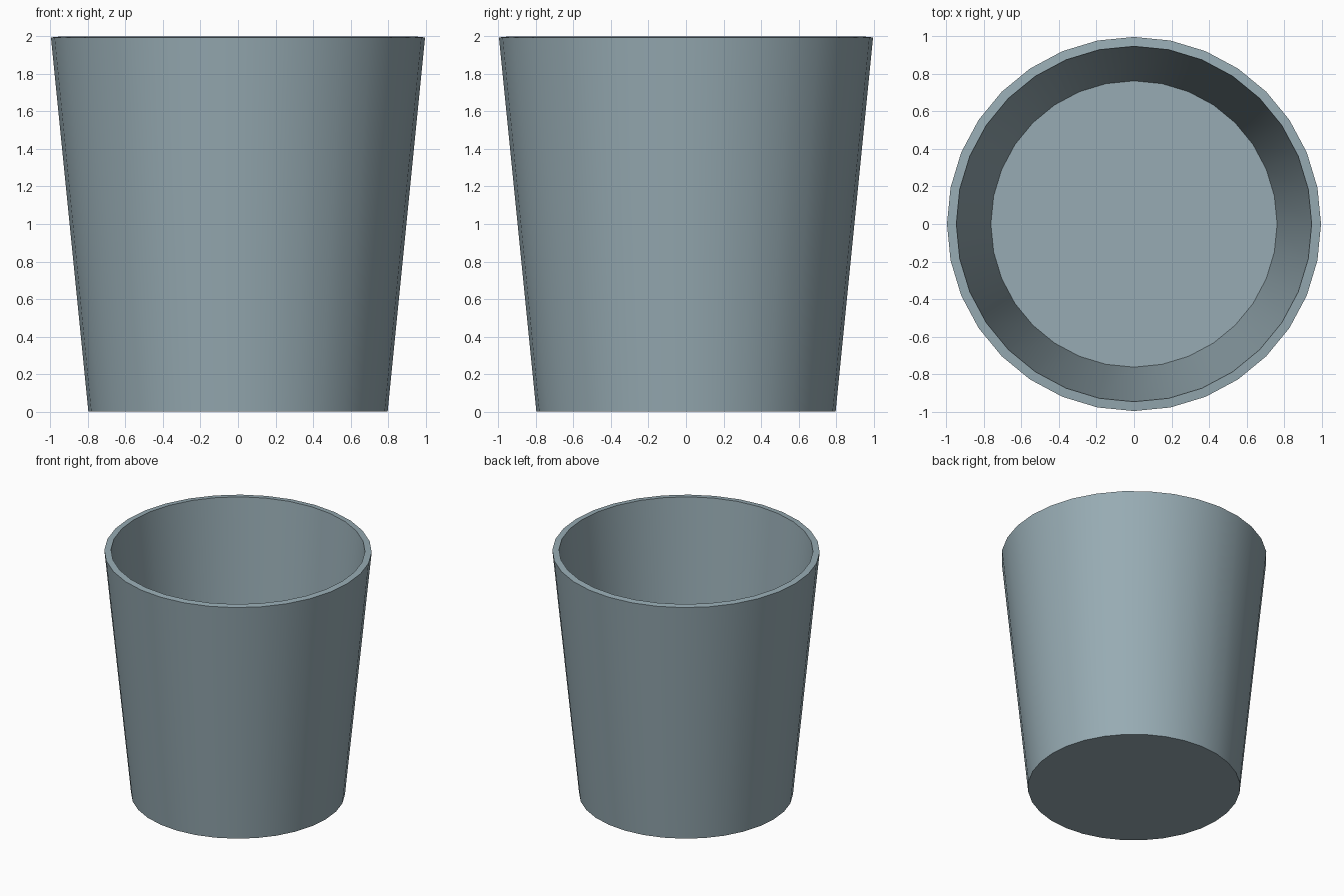
import bpy
import bmesh
import math

if "Cube" in bpy.data.objects:
    bpy.data.objects.remove(bpy.data.objects["Cube"])

HEIGHT, R_BOTTOM, R_TOP, WALL, SIDES = 1.995, 0.798, 0.9975, 0.05, 32

# Tapered outer shell, open at the top
bm = bmesh.new()
bmesh.ops.create_cone(bm, cap_ends=True, cap_tris=False, segments=SIDES,
                      radius1=R_BOTTOM, radius2=R_TOP, depth=HEIGHT)
bmesh.ops.translate(bm, verts=bm.verts, vec=(0, 0, HEIGHT / 2))
lid = [f for f in bm.faces if f.normal.z > 0.9]
bmesh.ops.delete(bm, geom=lid, context='FACES_ONLY')

mesh = bpy.data.meshes.new("cup")
bm.to_mesh(mesh)
bm.free()
cup = bpy.data.objects.new("cup", mesh)
bpy.context.collection.objects.link(cup)
bpy.context.view_layer.objects.active = cup
cup.select_set(True)

# Blue-grey colour
paint = bpy.data.materials.new("blue_grey")
paint.diffuse_color = (0.31, 0.41, 0.453, 1)
paint.use_nodes = True
paint.node_tree.nodes["Principled BSDF"].inputs["Base Color"].default_value = paint.diffuse_color
mesh.materials.append(paint)

# Wall and floor thickness, grown inwards; the rim stays square to the wall
solid = cup.modifiers.new("wall", 'SOLIDIFY')
solid.thickness = WALL
solid.offset = -1
bpy.ops.object.modifier_apply(modifier=solid.name)

# Smooth sides with crisp rim and base
bpy.ops.object.shade_smooth_by_angle(angle=math.radians(30))
